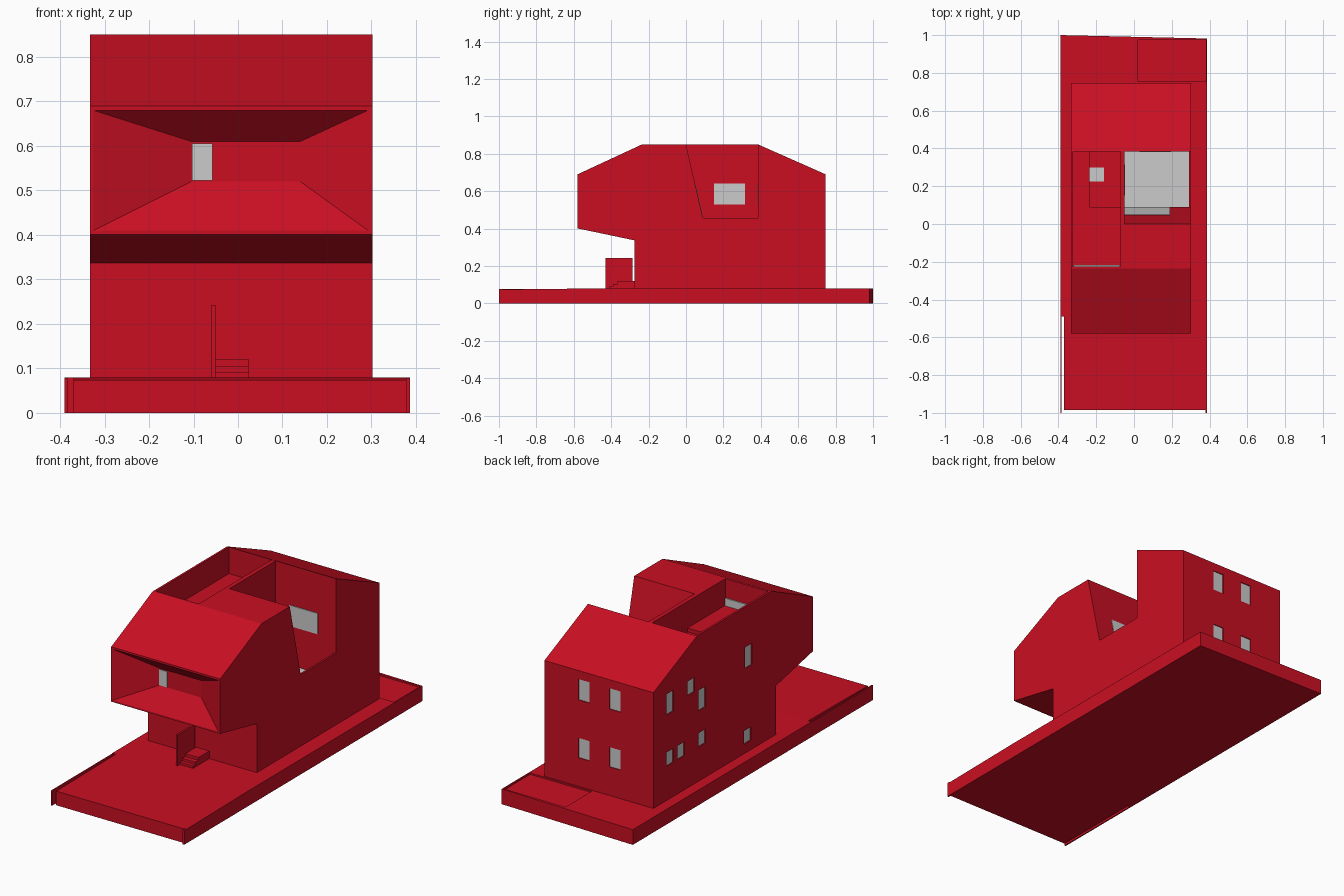
import bpy, bmesh
from mathutils import Vector

if "Cube" in bpy.data.objects:
    bpy.data.objects.remove(bpy.data.objects["Cube"])

red = bpy.data.materials.new("red_wall")
red.diffuse_color = (0.585, 0.0048, 0.016, 1)
red.use_nodes = True
red.node_tree.nodes["Principled BSDF"].inputs["Base Color"].default_value = red.diffuse_color


def solid(name, ring_a, ring_b, mat=red):
    """Closed solid between two matching rings of points."""
    bm = bmesh.new()
    a = [bm.verts.new(p) for p in ring_a]
    b = [bm.verts.new(p) for p in ring_b]
    bm.faces.new(a)
    bm.faces.new(b)
    n = len(a)
    for i in range(n):
        j = (i + 1) % n
        bm.faces.new((a[i], a[j], b[j], b[i]))
    bmesh.ops.recalc_face_normals(bm, faces=bm.faces)
    me = bpy.data.meshes.new(name)
    bm.to_mesh(me)
    bm.free()
    if mat:
        me.materials.append(mat)
    ob = bpy.data.objects.new(name, me)
    bpy.context.collection.objects.link(ob)
    return ob


def side_prism(name, yz, x0, x1, mat=red):
    return solid(name, [(x0, y, z) for y, z in yz], [(x1, y, z) for y, z in yz], mat)


def plan_prism(name, xy, z0, z1, mat=red):
    return solid(name, [(x, y, z0) for x, y in xy], [(x, y, z1) for x, y in xy], mat)


def box(name, x0, x1, y0, y1, z0, z1, mat=red):
    return plan_prism(name, [(x0, y0), (x1, y0), (x1, y1), (x0, y1)], z0, z1, mat)


def carve(ob, cutter):
    """Cut the shape out, bake the result and remove the cutter."""
    cutter.hide_render = True
    mod = ob.modifiers.new("cut", "BOOLEAN")
    mod.operation, mod.solver, mod.object = "DIFFERENCE", "EXACT", cutter
    dg = bpy.context.evaluated_depsgraph_get()
    dg.update()
    me = bpy.data.meshes.new_from_object(ob.evaluated_get(dg))
    ob.modifiers.clear()
    ob.data = me
    bpy.data.objects.remove(cutter)


# Plot: slab with a narrow slit beside the thin left garden wall, front yard falling gently
plot = plan_prism("plot_slab", [(-0.37, -0.985), (0.387, -0.985), (0.387, 0.982),
                                (-0.39, 1.0), (-0.39, -0.49), (-0.37, -0.49)], 0, 0.08)
carve(plot, side_prism("front_yard_cut", [(-0.49, 0.08), (-1.1, 0.073), (-1.1, 0.2), (-0.49, 0.2)], -0.5, 0.5))
carve(plot, box("back_patio_cut", 0.02, 0.38, 0.755, 0.974, 0.072, 0.2))
box("left_garden_wall", -0.39, -0.383, -1.0, -0.49, 0, 0.078)
box("right_corner_post", 0.378, 0.387, -1.0, -0.985, 0, 0.078)

# House body with overhanging front and two sloping roofs
X0, X1, FRONT, BACK = -0.333, 0.302, -0.58, 0.747
house = side_prism("house_body", [(FRONT, 0.401), (FRONT, 0.69), (-0.235, 0.85), (0.385, 0.85),
                                  (BACK, 0.69), (BACK, 0.07), (-0.275, 0.07), (-0.275, 0.337)], X0, X1)

# Funnel-shaped front opening
def rect(x0, x1, z0, z1, y):
    return [(x0, y, z0), (x1, y, z0), (x1, y, z1), (x0, y, z1)]
outer, inner = rect(-0.325, 0.292, 0.41, 0.68, FRONT), rect(-0.105, 0.14, 0.52, 0.61, -0.505)
mouth = [Vector(o) + (Vector(o) - Vector(i)) * 0.02 for o, i in zip(outer, inner)]
carve(house, solid("funnel_cut", mouth, inner))

# Roof terrace with a lower floor area
carve(house, box("terrace_cut", -0.322, -0.072, -0.224, 0.384, 0.71, 0.95))
carve(house, box("terrace_floor_cut", -0.235, -0.0725, 0.09, 0.3835, 0.69, 0.8))

# Courtyard: deep well behind a thin side parapet
FLOOR = 0.32
carve(house, side_prism("courtyard_cut", [(-0.023, 0.95), (0.09, 0.457), (0.385, 0.457), (0.385, 0.95)],
                        -0.05, 0.4))
carve(house, box("courtyard_well_cut", -0.05, 0.292, 0.09, 0.385, FLOOR, 0.5))

# Back windows, mirrored pairs on two storeys
D, G = 0.008, 0.003
for x in (0.04, -0.14):
    for z0, z1 in ((0.23, 0.335), (0.535, 0.645)):
        carve(house, box("cut", x, x + 0.064, BACK - D, BACK + 0.05, z0, z1))
        box("back_window", x, x + 0.064, BACK - D - 0.004, BACK - D + G, z0, z1, None)

# Left side windows: start along y, sill and head heights
for y, z0, z1 in ((0.58, 0.53, 0.64), (0.406, 0.565, 0.64), (0.315, 0.45, 0.558), (-0.074, 0.525, 0.637),
                  (0.58, 0.26, 0.333), (0.489, 0.26, 0.333), (0.315, 0.26, 0.333), (-0.066, 0.13, 0.2)):
    carve(house, box("cut", X0 - 0.05, X0 + D, y, y + 0.058, z0, z1))
    box("side_window", X0 + D - G, X0 + D + 0.002, y, y + 0.058, z0, z1, None)

# Glass in the funnel, terrace and courtyard
box("front_window", -0.103, -0.057, -0.509, -0.5, 0.522, 0.605, None)
box("terrace_skylight", -0.235, -0.16, 0.225, 0.3, 0.68, 0.693, None)
box("terrace_front_glass", -0.32, -0.074, -0.226, -0.218, 0.705, 0.75, None)
box("courtyard_glass_floor", -0.05, 0.292, 0.09, 0.385, FLOOR - 0.01, FLOOR + 0.003, None)
box("courtyard_wall_window", -0.055, -0.047, 0.15, 0.315, 0.53, 0.64, None)
box("courtyard_back_window", 0.03, 0.196, 0.381, 0.388, 0.53, 0.64, None)
side_prism("courtyard_sloped_window", [(0.085, 0.462), (0.091, 0.462), (0.051, 0.637), (0.045, 0.637)],
           -0.05, 0.19, None)

# Entrance: screen wall and steps
box("entrance_screen", -0.061, -0.051, -0.43, -0.285, 0.07, 0.243)
side_prism("entrance_steps", [(-0.41, 0.07), (-0.41, 0.092), (-0.39, 0.092), (-0.39, 0.105), (-0.365, 0.105),
                              (-0.365, 0.12), (-0.274, 0.12), (-0.274, 0.07)], -0.051, 0.025)
